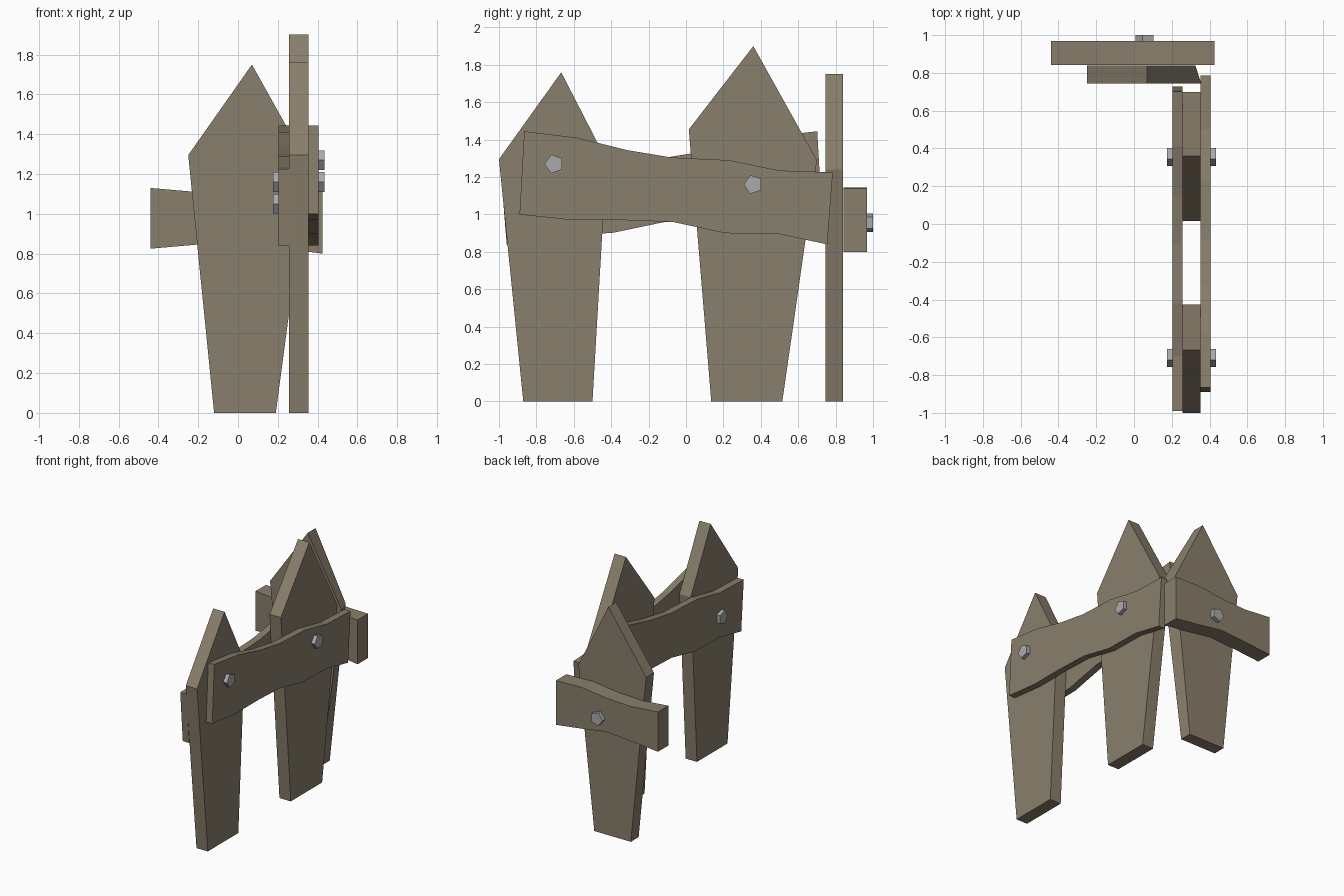
import bpy, bmesh, math

cube = bpy.data.objects.get("Cube")
if cube:
    bpy.data.objects.remove(cube, do_unlink=True)


def material(name, rgb):
    m = bpy.data.materials.new(name)
    m.use_nodes = True
    m.diffuse_color = (*rgb, 1)
    m.node_tree.nodes["Principled BSDF"].inputs["Base Color"].default_value = (*rgb, 1)
    return m


wood = material("weathered wood", (0.25, 0.21, 0.147))
steel = material("bolt steel", (0.40, 0.40, 0.42))


def prism(name, outline, axis, lo, hi, mat):
    """Extrude a 2D outline (across, up) along x or y from lo to hi."""
    def place(p, depth):
        return (depth, p[0], p[1]) if axis == "x" else (p[0], depth, p[1])
    bm = bmesh.new()
    near = [bm.verts.new(place(p, lo)) for p in outline]
    far = [bm.verts.new(place(p, hi)) for p in outline]
    bm.faces.new(near)
    bm.faces.new(far)
    n = len(outline)
    for i in range(n):
        j = (i + 1) % n
        bm.faces.new((near[i], near[j], far[j], far[i]))
    bmesh.ops.recalc_face_normals(bm, faces=bm.faces)
    mesh = bpy.data.meshes.new(name)
    bm.to_mesh(mesh)
    bm.free()
    mesh.materials.append(mat)
    obj = bpy.data.objects.new(name, mesh)
    bpy.context.collection.objects.link(obj)
    return obj


def bolt(name, across, up, axis, lo, hi, radius=0.052):
    """Five-sided bolt head."""
    angles = [math.pi + i * math.tau / 5 for i in range(5)]
    pts = [(across + radius * math.cos(a), up + radius * math.sin(a)) for a in angles]
    prism(name, pts, axis, lo, hi, steel)


# Pointed stakes
prism("front_stake", [(-0.87, 0), (-0.5, 0), (-0.425, 1.29), (-0.667, 1.76), (-1, 1.295)],
      "x", 0.257, 0.353, wood)
prism("middle_stake", [(0.135, 0), (0.515, 0), (0.70, 1.29), (0.36, 1.90), (0.015, 1.455)],
      "x", 0.257, 0.353, wood)
back_stake = prism("back_stake", [(-0.12, 0), (0.19, 0), (0.355, 1.24), (0.07, 1.75), (-0.25, 1.295)],
                   "y", 0.745, 0.84, wood)
# Shoulder of the back stake is chipped on its rear edge
for v in back_stake.data.vertices:
    if v.co.x > 0.3 and v.co.y > 0.8:
        v.co.x -= 0.03

# Wavy side rails, the inner one turned end for end
rail = [(-0.865, 1.445), (-0.58, 1.41), (-0.32, 1.345), (-0.08, 1.305), (0.23, 1.29),
        (0.5, 1.235), (0.785, 1.225), (0.755, 0.84), (0.5, 0.895), (0.21, 0.9),
        (-0.07, 0.96), (-0.34, 0.97), (-0.61, 0.97), (-0.89, 1.0)]
prism("outer_rail", rail, "x", 0.353, 0.405, wood)
prism("inner_rail", [(-0.185 - 1.025 * y, z) for y, z in rail], "x", 0.203, 0.257, wood)

# Short rail across the back
prism("back_rail", [(-0.44, 1.13), (-0.21, 1.11), (0, 1.12), (0.2, 1.145), (0.425, 1.14),
                    (0.425, 0.8), (0.2, 0.83), (0, 0.86), (-0.21, 0.845), (-0.44, 0.825)],
      "y", 0.842, 0.968, wood)

# Bolt heads
bolt("outer_front_bolt", -0.705, 1.27, "x", 0.40, 0.435)
bolt("outer_middle_bolt", 0.36, 1.16, "x", 0.40, 0.435)
bolt("inner_front_bolt", -0.705, 1.05, "x", 0.175, 0.21)
bolt("inner_middle_bolt", 0.36, 1.16, "x", 0.175, 0.21)
bolt("back_bolt", 0.06, 0.955, "y", 0.96, 1.0)
